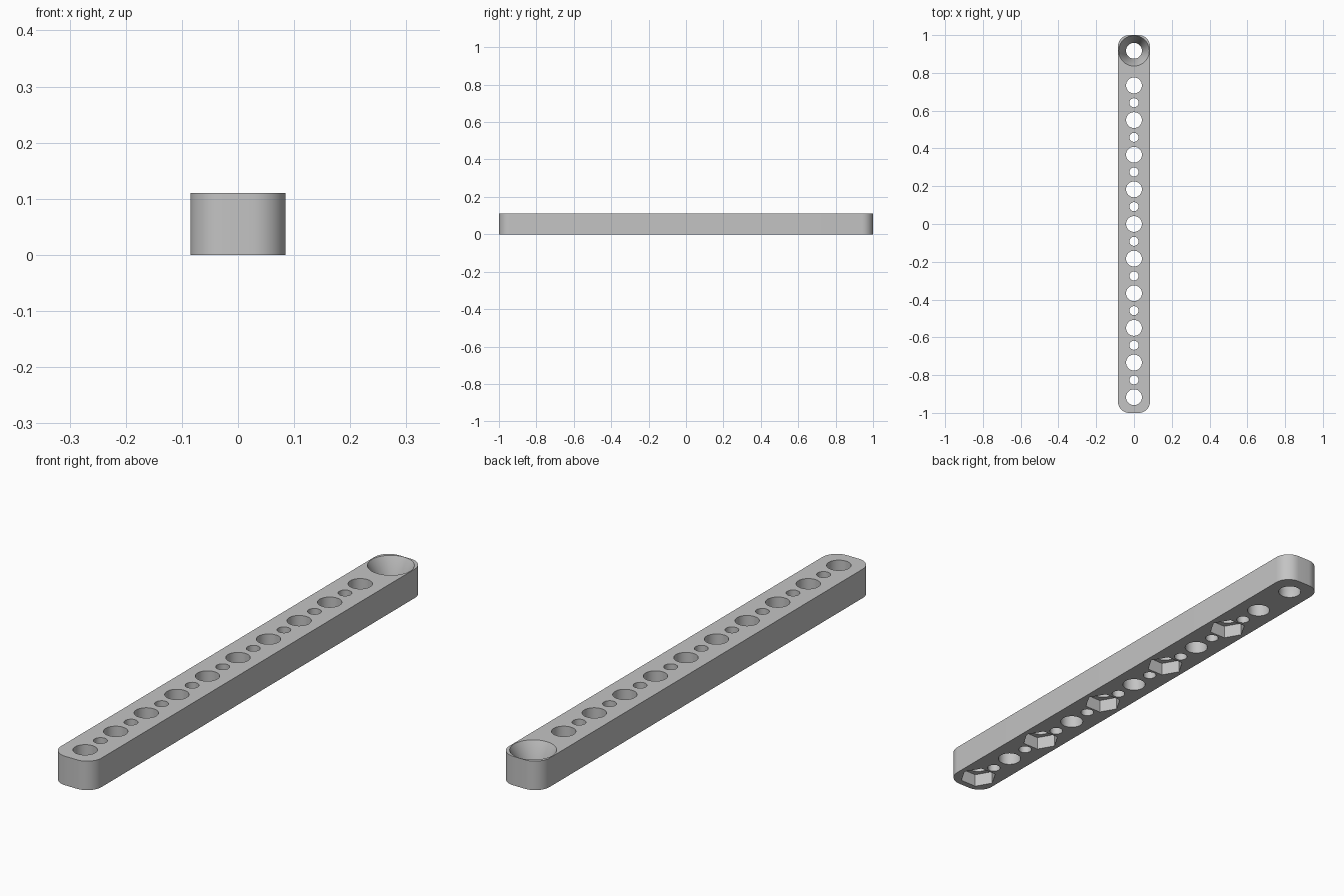
import bpy, bmesh, math

if "Cube" in bpy.data.objects:
    bpy.data.objects.remove(bpy.data.objects["Cube"])

HALF_W, HALF_L, HEIGHT, CORNER = 0.085, 1.0, 0.11, 0.06
PITCH, FIRST = 0.1834, -0.917
BIG_R, SMALL_R, SINK_R, NUT_R = 0.042, 0.024, 0.081, 0.068
NUT_DEPTH = 0.05

gray = bpy.data.materials.new("plain gray")
gray.use_nodes = True
color = (0.55, 0.55, 0.55, 1)
gray.diffuse_color = color
gray.node_tree.nodes["Principled BSDF"].inputs["Base Color"].default_value = color


def ring_points(radius, sides, y=0):
    angles = [2 * math.pi * i / sides for i in range(sides)]
    return [(radius * math.cos(a), y + radius * math.sin(a)) for a in angles]


def loft(bm, sections):
    """Closed solid through (outline, z) sections, from bottom to top."""
    rings = [[bm.verts.new((x, y, z)) for x, y in pts] for pts, z in sections]
    bm.faces.new(rings[0][::-1])
    bm.faces.new(rings[-1])
    for low, high in zip(rings, rings[1:]):
        for i in range(len(low)):
            j = (i + 1) % len(low)
            bm.faces.new((low[i], low[j], high[j], high[i]))


def make_object(name, bm):
    mesh = bpy.data.meshes.new(name)
    bm.to_mesh(mesh)
    bm.free()
    obj = bpy.data.objects.new(name, mesh)
    bpy.context.collection.objects.link(obj)
    mesh.materials.append(gray)
    return obj


# Bar with rounded corners
outline = []
for quarter, (sx, sy) in enumerate([(1, 1), (-1, 1), (-1, -1), (1, -1)]):
    for step in range(13):
        a = math.pi / 2 * (quarter + step / 12)
        outline.append((sx * (HALF_W - CORNER) + CORNER * math.cos(a),
                        sy * (HALF_L - CORNER) + CORNER * math.sin(a)))
bm = bmesh.new()
loft(bm, [(outline, 0), (outline, HEIGHT)])
bar = make_object("perforated_bar", bm)

# Round holes: large ones on the pitch, small ones halfway, countersink at the back
holes = bmesh.new()
for i in range(10):
    y = FIRST + i * PITCH
    large = ring_points(BIG_R, 48, y)
    loft(holes, [(large, -0.05), (large, HEIGHT + 0.05)])
    if i < 9:
        small = ring_points(SMALL_R, 32, y + PITCH / 2)
        loft(holes, [(small, -0.05), (small, HEIGHT + 0.05)])
last = FIRST + 10 * PITCH
narrow, wide = ring_points(BIG_R, 48, last), ring_points(SINK_R, 48, last)
flare = ring_points(SINK_R + 0.005, 48, last)
loft(holes, [(narrow, -0.05), (narrow, 0.03), (wide, HEIGHT), (flare, HEIGHT + 0.01)])

# Hexagonal nut pockets under every other large hole
pockets = bmesh.new()
for i in range(0, 10, 2):
    hexagon = ring_points(NUT_R, 6, FIRST + i * PITCH)
    loft(pockets, [(hexagon, -0.05), (hexagon, NUT_DEPTH)])

# Cut the openings and drop the cutters
bpy.ops.object.select_all(action='DESELECT')
bpy.context.view_layer.objects.active = bar
bar.select_set(True)
for name, cutter_bm in (("hole_cutter", holes), ("pocket_cutter", pockets)):
    cutter = make_object(name, cutter_bm)
    cutter.hide_render = True
    mod = bar.modifiers.new(name, 'BOOLEAN')
    mod.operation = 'DIFFERENCE'
    mod.solver = 'EXACT'
    mod.object = cutter
    bpy.ops.object.modifier_apply(modifier=mod.name)
    bpy.data.objects.remove(cutter)

bpy.ops.object.shade_smooth_by_angle(angle=math.radians(30))
